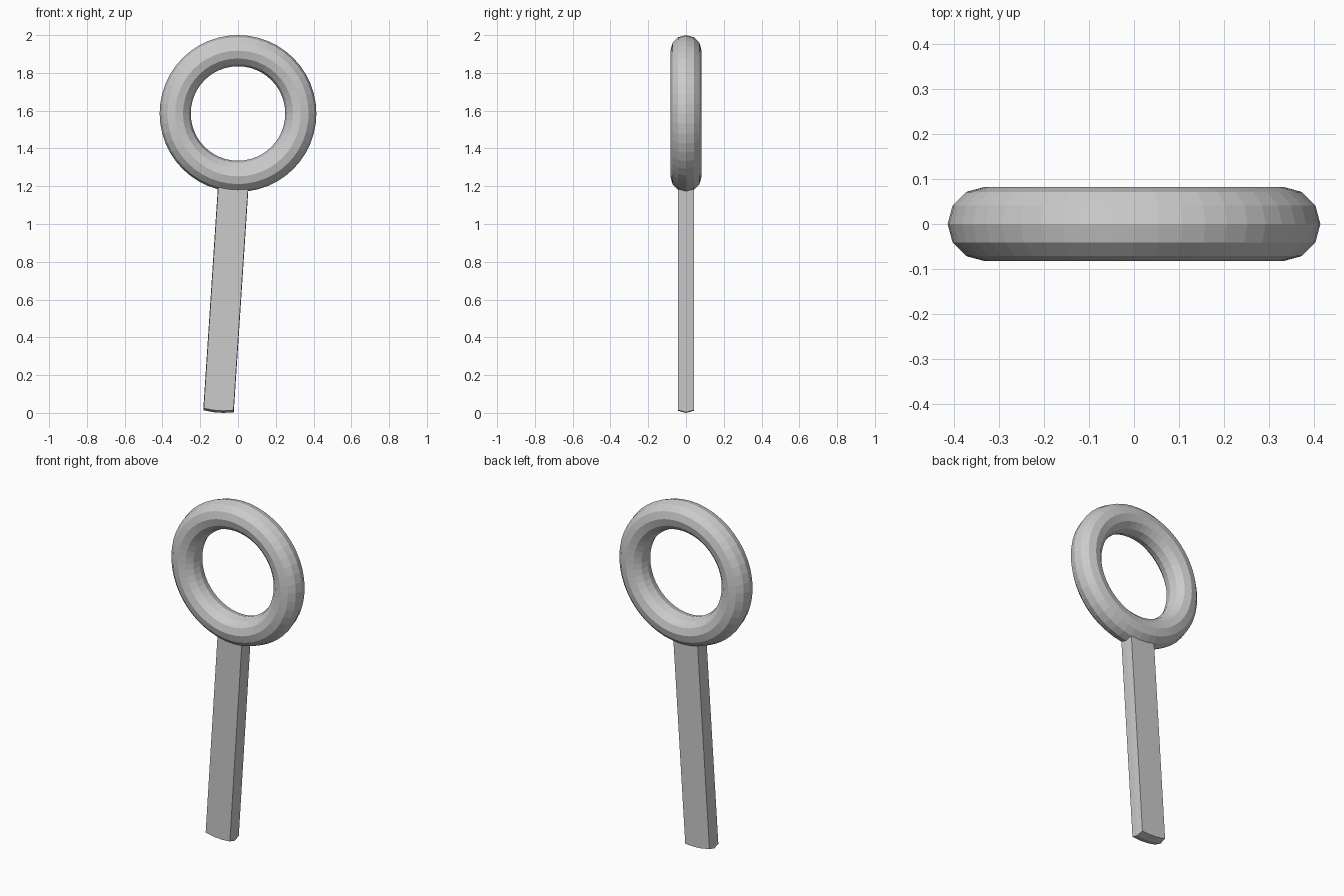
import bpy, bmesh, math
from mathutils import Matrix, Vector

if "Cube" in bpy.data.objects:
    bpy.data.objects.remove(bpy.data.objects["Cube"])

R, r = 0.3325, 0.0825
CENTRE_Z = 2.0 - R - r

# Ring: low-poly torus standing upright, facing the front
bpy.ops.mesh.primitive_torus_add(major_segments=48, minor_segments=12,
                                 major_radius=R, minor_radius=r)
wand = bpy.context.object
wand.name = "ring_with_handle"

bm = bmesh.new()
bm.from_mesh(wand.data)
bm.transform(Matrix.Translation((0, 0, CENTRE_Z)) @ Matrix.Rotation(math.pi / 2, 4, 'X'))

# Handle: 3 x 2 patch of outer faces at the bottom, pulled down along its normal
patch = []
for f in bm.faces:
    c = f.calc_center_median()
    if c.z < CENTRE_Z - R - r * 0.5 and abs(c.y) < 0.04 and -0.105 < c.x < 0.05:
        patch.append(f)
geom = bmesh.ops.extrude_face_region(bm, geom=patch)["geom"]
verts = [v for v in geom if isinstance(v, bmesh.types.BMVert)]
old = [f for f in patch if f.is_valid]
if old:
    bmesh.ops.delete(bm, geom=old, context='FACES')
lowest = min(v.co.z for v in verts)
tilt = math.radians(3.75)
bmesh.ops.translate(bm, verts=verts,
                    vec=Vector((-math.tan(tilt), 0, -1)) * lowest)

bmesh.ops.recalc_face_normals(bm, faces=bm.faces)
bm.to_mesh(wand.data)
bm.free()
